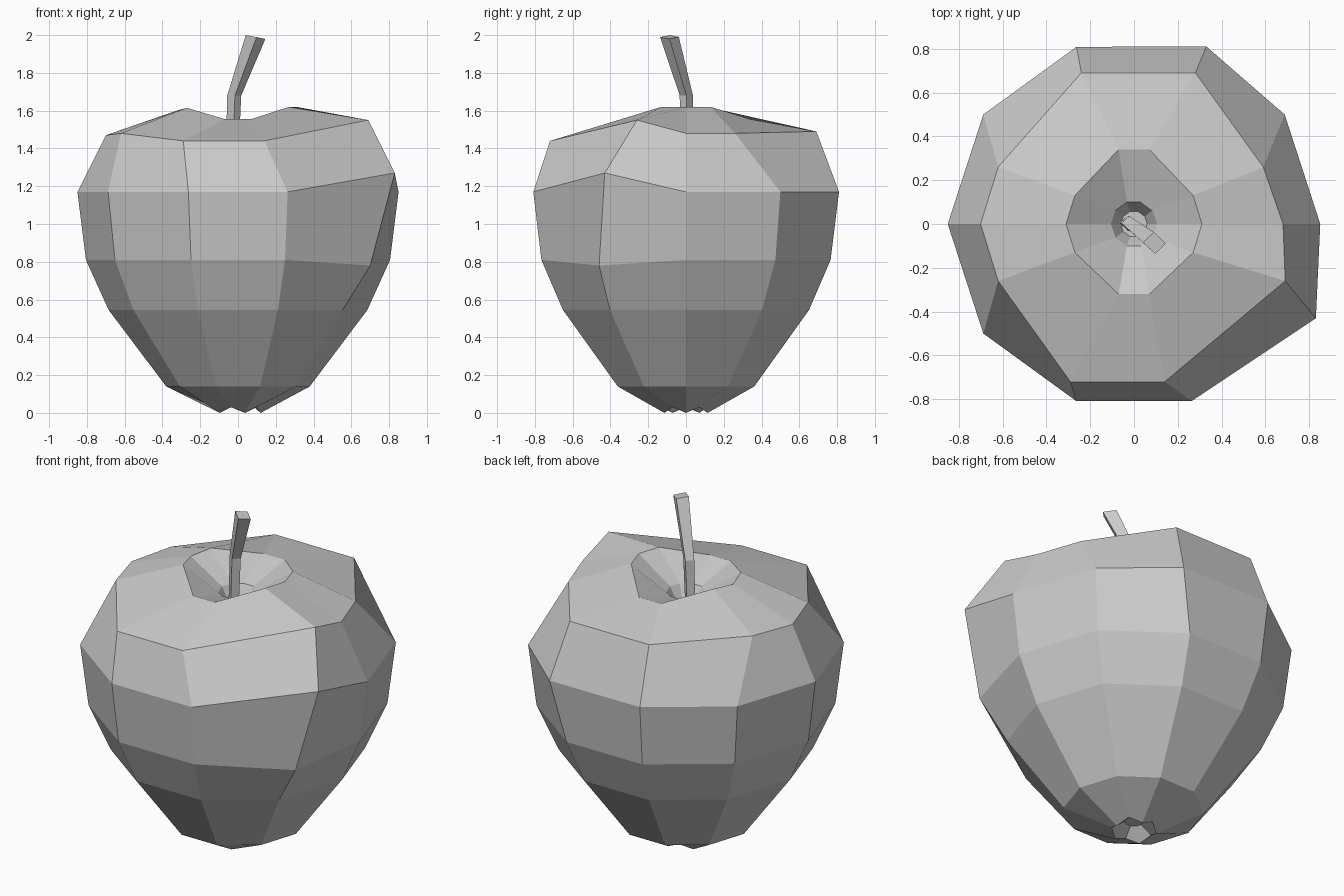
import bpy
from math import cos, sin, pi

if "Cube" in bpy.data.objects:
    bpy.data.objects.remove(bpy.data.objects["Cube"])

N = 10


def ring(r, z):
    return [(r * cos(2 * pi * k / N), r * sin(2 * pi * k / N), z) for k in range(N)]


def loft(name, rings):
    """Skin a stack of equal-sided rings (bottom to top) and cap both ends."""
    n = len(rings[0])
    verts = [p for rg in rings for p in rg]
    faces = [tuple(reversed(range(n)))]
    for i in range(len(rings) - 1):
        for k in range(n):
            a, b = i * n + k, i * n + (k + 1) % n
            faces.append((a, b, b + n, a + n))
    faces.append(tuple(range(len(verts) - n, len(verts))))
    mesh = bpy.data.meshes.new(name)
    mesh.from_pydata(verts, [], faces)
    mesh.update()
    obj = bpy.data.objects.new(name, mesh)
    bpy.context.collection.objects.link(obj)
    return obj


# Fruit: scalloped base with a small pit, then regular rings up to the widest one
base = [(x, y, 0.0 if k % 2 == 0 else 0.03) for k, (x, y, z) in enumerate(ring(0.12, 0))]
belly = ring(0.805, 0.81)
belly[9] = (0.70, -0.46, 0.78)
widest = ring(0.85, 1.17)
widest[2] = (0.33, 0.81, 1.17)
widest[9] = (0.83, -0.43, 1.27)

# Uneven shoulder and the raised rim of the stem hollow
shoulder = [(0.68, 0, 1.48), (0.59, 0.26, 1.48), (0.28, 0.69, 1.49), (-0.24, 0.69, 1.49),
            (-0.62, 0.26, 1.48), (-0.70, 0, 1.47), (-0.62, -0.26, 1.48),
            (-0.29, -0.72, 1.44), (0.14, -0.72, 1.44), (0.69, -0.26, 1.55)]
rim = [(0.31, 0, 1.62), (0.27, 0.13, 1.62), (0.07, 0.34, 1.555), (-0.07, 0.34, 1.555),
       (-0.27, 0.13, 1.615), (-0.31, 0, 1.605), (-0.27, -0.13, 1.615),
       (-0.07, -0.32, 1.555), (0.07, -0.32, 1.555), (0.27, -0.13, 1.62)]

loft("apple_body", [ring(0.05, 0.07), base, ring(0.38, 0.14), ring(0.685, 0.545), belly,
                    widest, shoulder, rim, ring(0.105, 1.48), ring(0.06, 1.40)])


# Stem: four-sided section bending towards the front right
def section(cx, cy, z, s, tilt=0.0):
    corners = [(-1.0, 0.1), (0.1, -0.9), (1.0, 0.05), (-0.05, 1.0)]
    return [(cx + s * u, cy + s * v, z - tilt * u) for u, v in corners]


loft("stem", [section(-0.03, 0.0, 1.40, 0.034), section(-0.02, 0.0, 1.68, 0.037),
              section(0.093, -0.09, 1.99, 0.052, 0.01)])
